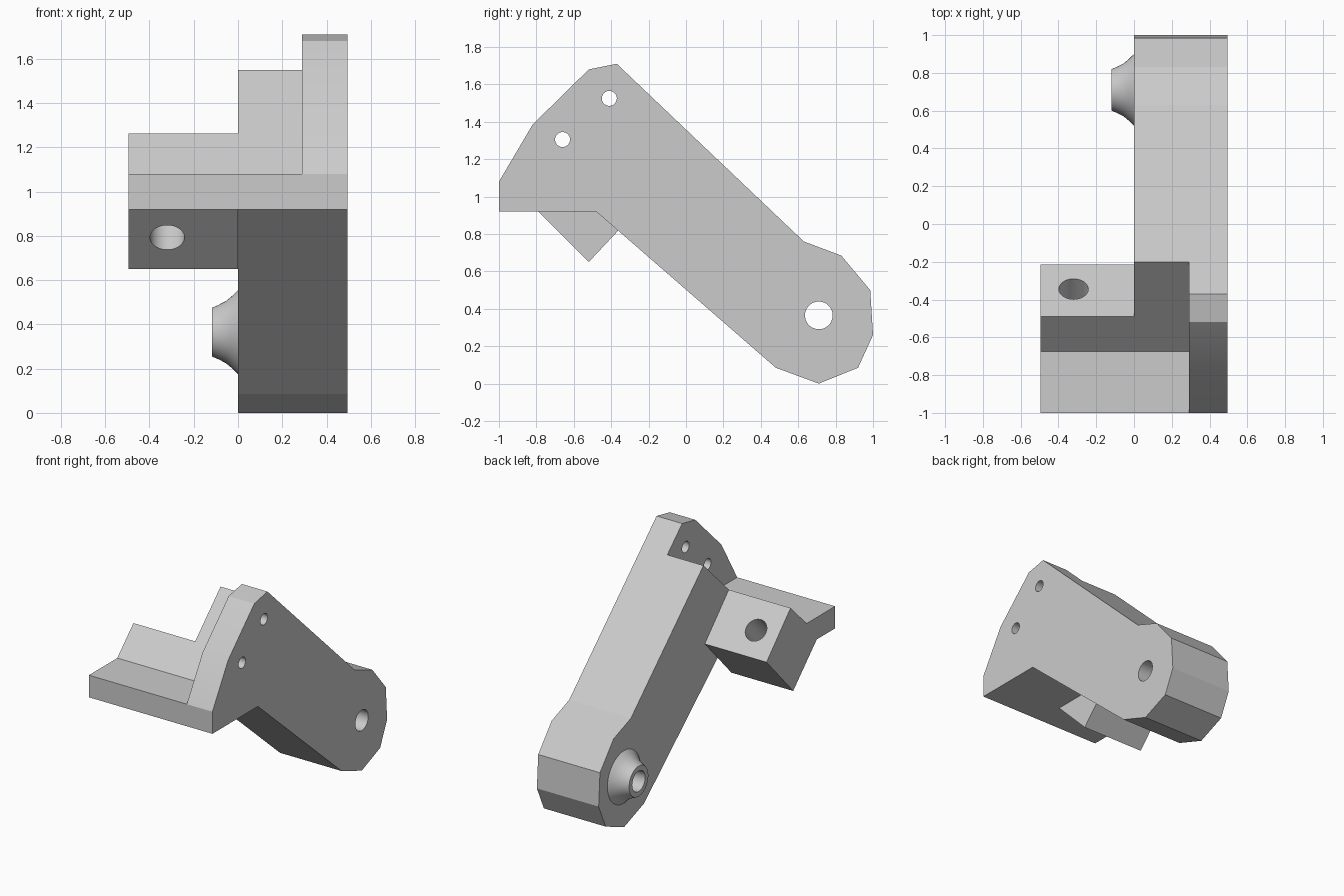
import bpy, bmesh, math
from mathutils import Vector

cube = bpy.data.objects.get("Cube")
if cube:
    bpy.data.objects.remove(cube)

grey = bpy.data.materials.new("light_grey")
grey.use_nodes = True
COLOUR = (0.6, 0.6, 0.6, 1)
grey.diffuse_color = COLOUR
grey.node_tree.nodes["Principled BSDF"].inputs["Base Color"].default_value = COLOUR


def finish(name, bm):
    bmesh.ops.recalc_face_normals(bm, faces=bm.faces)
    mesh = bpy.data.meshes.new(name)
    bm.to_mesh(mesh)
    bm.free()
    mesh.materials.append(grey)
    obj = bpy.data.objects.new(name, mesh)
    bpy.context.collection.objects.link(obj)
    return obj


def prism(name, profile, x0, x1):
    """Extrude a (y, z) profile from x0 to x1."""
    bm = bmesh.new()
    face = bm.faces.new([bm.verts.new((x0, y, z)) for y, z in profile])
    ext = bmesh.ops.extrude_face_region(bm, geom=[face])["geom"]
    bmesh.ops.translate(bm, vec=(x1 - x0, 0, 0),
                        verts=[e for e in ext if isinstance(e, bmesh.types.BMVert)])
    return finish(name, bm)


def rod(name, centre, direction, radius, length):
    """Cylinder along a direction, used as a drill."""
    bm = bmesh.new()
    bmesh.ops.create_cone(bm, cap_ends=True, segments=48, radius1=radius,
                          radius2=radius, depth=length)
    turn = Vector((0, 0, 1)).rotation_difference(Vector(direction)).to_matrix()
    bmesh.ops.rotate(bm, verts=bm.verts, matrix=turn)
    bmesh.ops.translate(bm, verts=bm.verts, vec=centre)
    obj = finish(name, bm)
    obj.hide_render = True
    return obj


def combine(target, tool, operation):
    """Apply a boolean and remove the tool object."""
    mod = target.modifiers.new(operation, 'BOOLEAN')
    mod.operation = operation
    mod.solver = 'EXACT'
    mod.object = tool
    bpy.context.view_layer.objects.active = target
    bpy.ops.object.modifier_apply(modifier=mod.name)
    bpy.data.objects.remove(tool)


# Profiles: shared rounded arm end and front ledge
arm_end = [(0.63, 0.76), (0.83, 0.685), (0.985, 0.5), (1, 0.26),
           (0.92, 0.085), (0.71, 0), (0.48, 0.085), (-0.48, 0.92)]
ledge = [(-1, 0.92), (-1, 1.08)]
inner = ledge + [(-0.675, 1.08), (-0.2, 1.5485)] + arm_end
outer = ledge + [(-0.82, 1.385), (-0.52, 1.68), (-0.37, 1.71)] + arm_end
mount = ledge + [(-0.675, 1.08), (-0.49, 1.2625), (-0.215, 0.975),
                 (-0.52, 0.65), (-0.79, 0.92)]

# Body: inner arm, outer cheek plate and side mount in one piece
body = prism("lever_body", outer, 0.29, 0.495)
combine(body, prism("inner_arm", inner, 0, 0.29), 'UNION')
combine(body, prism("side_mount", mount, -0.495, 0), 'UNION')

# Flared boss around the pivot
PIVOT = (0, 0.71, 0.365)
bm = bmesh.new()
flare = [(0, 0.19), (-0.025, 0.165), (-0.055, 0.14), (-0.09, 0.122),
         (-0.118, 0.11), (-0.118, 0.074), (0, 0.074)]
verts = [bm.verts.new((x, 0.71 + r, 0.365)) for x, r in flare]
edges = [bm.edges.new(pair) for pair in zip(verts, verts[1:])]
bmesh.ops.spin(bm, geom=verts + edges, cent=PIVOT, axis=(1, 0, 0),
               angle=math.tau, steps=48, use_merge=True)
bmesh.ops.remove_doubles(bm, verts=bm.verts, dist=0.0001)
boss = finish("pivot_boss", bm)

# Drilled holes: pivot, two plate holes, angled mount hole
combine(body, rod("pivot_drill", PIVOT, (1, 0, 0), 0.074, 2), 'DIFFERENCE')
for y, z in [(-0.41, 1.525), (-0.66, 1.305)]:
    combine(body, rod("plate_drill", (0.4, y, z), (1, 0, 0), 0.04, 0.6), 'DIFFERENCE')
combine(body, rod("mount_drill", (-0.32, -0.5, 0.955), (0, 1, 1), 0.078, 1), 'DIFFERENCE')

# Merge coplanar faces, then smooth only the round surfaces
bm = bmesh.new()
bm.from_mesh(body.data)
bmesh.ops.dissolve_limit(bm, angle_limit=math.radians(0.5), verts=bm.verts, edges=bm.edges)
bm.to_mesh(body.data)
bm.free()

for obj in (body, boss):
    bpy.ops.object.select_all(action='DESELECT')
    obj.select_set(True)
    bpy.context.view_layer.objects.active = obj
    bpy.ops.object.shade_smooth_by_angle(angle=math.radians(18))
